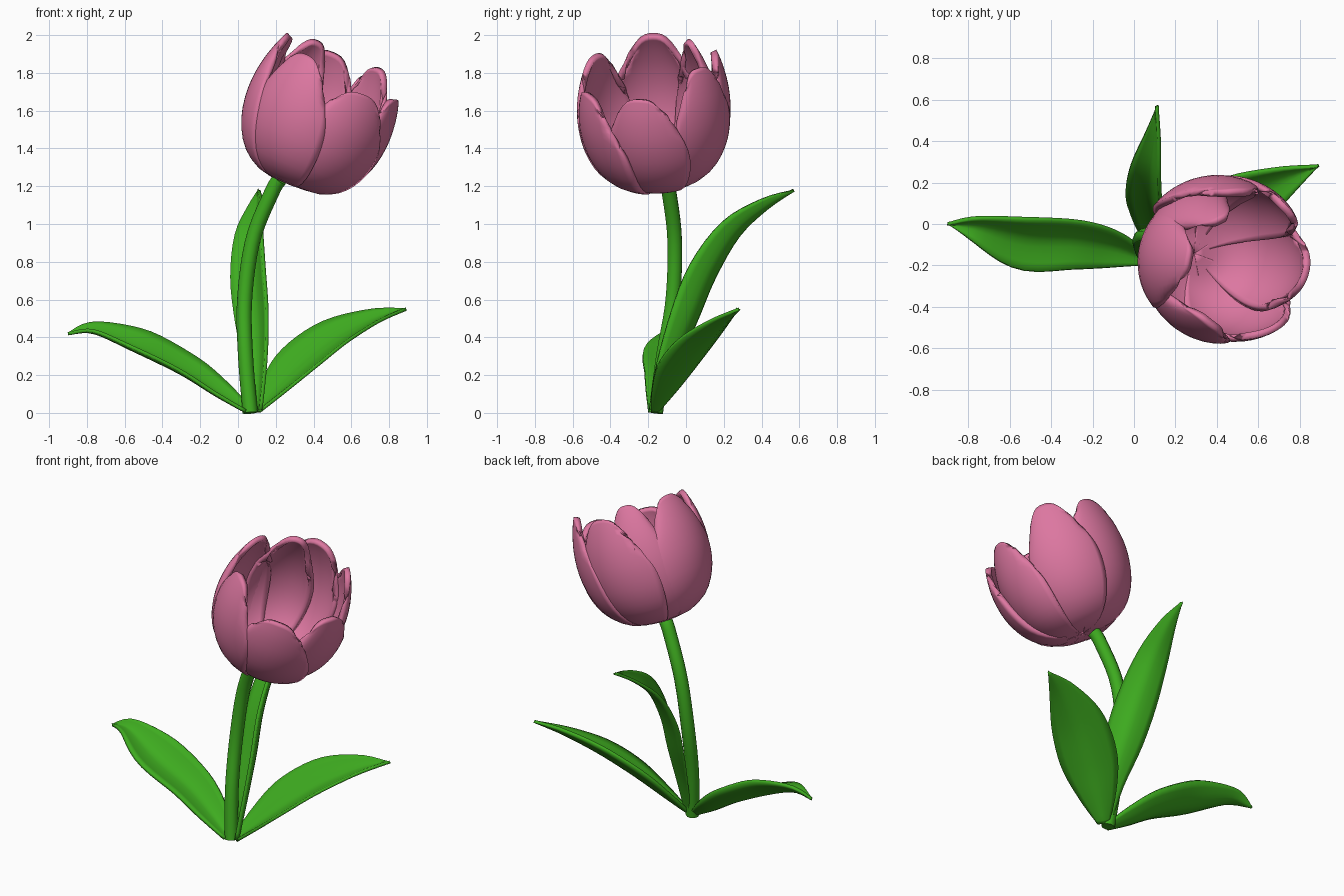
import bpy, bmesh, math
from mathutils import Vector

cube = bpy.data.objects.get("Cube")
if cube:
    bpy.data.objects.remove(cube, do_unlink=True)


def make_material(name, colour):
    mat = bpy.data.materials.new(name)
    mat.use_nodes = True
    mat.diffuse_color = colour
    mat.node_tree.nodes["Principled BSDF"].inputs["Base Color"].default_value = colour
    return mat


pink = make_material("petal pink", (0.72, 0.185, 0.355, 1))
green = make_material("leaf green", (0.048, 0.41, 0.014, 1))


def spline(points, t):
    """Catmull-Rom value at t in 0..1 through tuples of any length."""
    n = len(points) - 1
    i = min(int(t * n), n - 1)
    f = t * n - i
    a, b, c, d = (points[min(max(k, 0), n)] for k in range(i - 1, i + 3))
    return [0.5 * (2 * q + (r - p) * f + (2 * p - 5 * q + 4 * r - s) * f * f
                   + (3 * q - p - 3 * r + s) * f ** 3)
            for p, q, r, s in zip(a, b, c, d)]


def sheet(name, func, rows, cols, thickness, mat):
    """Thick smooth sheet from func(t, u), t in 0..1 and u in -1..1."""
    bm = bmesh.new()
    grid = [[bm.verts.new(func(i / rows, 2 * j / cols - 1)) for j in range(cols + 1)]
            for i in range(rows + 1)]
    for i in range(rows):
        for j in range(cols):
            bm.faces.new((grid[i][j], grid[i][j + 1], grid[i + 1][j + 1], grid[i + 1][j]))
    bmesh.ops.remove_doubles(bm, verts=bm.verts, dist=0.0005)
    mesh = bpy.data.meshes.new(name)
    bm.to_mesh(mesh)
    bm.free()
    obj = bpy.data.objects.new(name, mesh)
    bpy.context.collection.objects.link(obj)
    mesh.materials.append(mat)
    solid = obj.modifiers.new("thickness", "SOLIDIFY")
    solid.thickness = thickness
    solid.offset = 0
    mesh.shade_smooth()


# Leaves: centre line points carry half width as fourth value
def make_leaf(name, points, normal, fold):
    normal = Vector(normal).normalized()

    def surface(t, u):
        x, y, z, half = spline(points, t)
        ahead = Vector(spline(points, min(t + 0.02, 1))[:3])
        behind = Vector(spline(points, max(t - 0.02, 0))[:3])
        along = (ahead - behind).normalized()
        across = normal.cross(along).normalized()
        up = along.cross(across)
        half = max(half, 0.002)
        p = Vector((x, y, z)) + across * u * half + up * fold * half * (abs(u) ** 1.5 - 0.4)
        p.z = max(p.z, 0.01)
        return p

    sheet(name, surface, 24, 8, 0.018, green)


make_leaf("right_side_leaf",
          [(0.05, -0.17, 0.01, 0.03), (-0.1, -0.12, 0.11, 0.09), (-0.28, -0.09, 0.23, 0.125),
           (-0.53, -0.08, 0.355, 0.135), (-0.76, -0.02, 0.44, 0.065), (-0.9, 0.0, 0.42, 0.0)],
          (0.3, -0.4, 0.85), 0.5)
make_leaf("left_side_leaf",
          [(0.1, -0.16, 0.01, 0.03), (0.2, -0.09, 0.12, 0.105), (0.34, 0.0, 0.26, 0.165),
           (0.52, 0.11, 0.4, 0.155), (0.72, 0.21, 0.5, 0.08), (0.89, 0.28, 0.55, 0.0)],
          (-0.45, -0.55, 0.7), 0.4)
make_leaf("back_leaf",
          [(0.1, -0.16, 0.01, 0.04), (0.105, -0.09, 0.25, 0.075), (0.09, 0.01, 0.5, 0.11),
           (0.07, 0.11, 0.74, 0.115), (0.07, 0.25, 0.96, 0.09), (0.095, 0.42, 1.1, 0.045),
           (0.11, 0.57, 1.18, 0.0)],
          (-0.6, -0.55, 0.5), 0.5)

# Stem
curve = bpy.data.curves.new("stem", "CURVE")
curve.dimensions = "3D"
curve.bevel_depth = 0.04
curve.bevel_resolution = 3
curve.use_fill_caps = True
path = [(0.065, -0.16, 0.0), (0.04, -0.12, 0.3), (0.035, -0.07, 0.6),
        (0.08, -0.06, 0.92), (0.18, -0.09, 1.17), (0.22, -0.105, 1.235)]
line = curve.splines.new("POLY")
line.points.add(24)
for i, point in enumerate(line.points):
    point.co = (*spline(path, i / 24), 1)
line.use_smooth = True
stem = bpy.data.objects.new("stem", curve)
bpy.context.collection.objects.link(stem)
curve.materials.append(green)

# Bloom: petals set round a tilted cup axis, each edge tucked under the next
base = Vector((0.285, -0.14, 1.235))
axis = Vector((0.37, -0.07, 0.93)).normalized()
side = Vector((0.93, 0, -0.37))
side = (side - axis * side.dot(axis)).normalized()
back = axis.cross(side)
cup = [(0.0, 0.0), (0.15, 0.0), (0.27, 0.075), (0.345, 0.2), (0.378, 0.35),
       (0.375, 0.5), (0.345, 0.64), (0.3, 0.76)]


def make_petal(name, azimuth, height, half_angle, shift, lean):
    limit = 0.3 + 0.7 * height / 0.76
    stretch = height / spline(cup, limit)[1]

    def surface(t, u):
        s = 1 - (1 - t) ** 1.25
        # Round the tip by pulling the edges down
        drop = 1 - 0.27 * abs(u) ** 2.8 * s ** 2
        radius, rise = spline(cup, s * drop * limit)
        width = half_angle * (1 - 0.35 * s ** 4)
        angle = math.radians(azimuth + u * width)
        radius += (shift + 0.018 * u + lean * s * s + 0.02 * (1 - u * u) * s) * min(1, 4 * t)
        return (base + axis * rise * stretch
                + (side * math.cos(angle) + back * math.sin(angle)) * radius)

    sheet(name, surface, 20, 14, 0.034, pink)


make_petal("right_petal", 177, 0.705, 44, -0.002, -0.035)
make_petal("front_right_petal", 241, 0.66, 43, 0.004, -0.02)
make_petal("front_left_petal", 298, 0.58, 43, 0.006, 0.0)
make_petal("left_petal", 350, 0.6, 40, -0.006, -0.01)
make_petal("back_left_petal", 50, 0.7, 36, -0.012, 0.0)
make_petal("back_petal", 98, 0.68, 43, -0.006, 0.005)
make_petal("inner_back_petal", 125, 0.715, 38, -0.02, -0.06)
